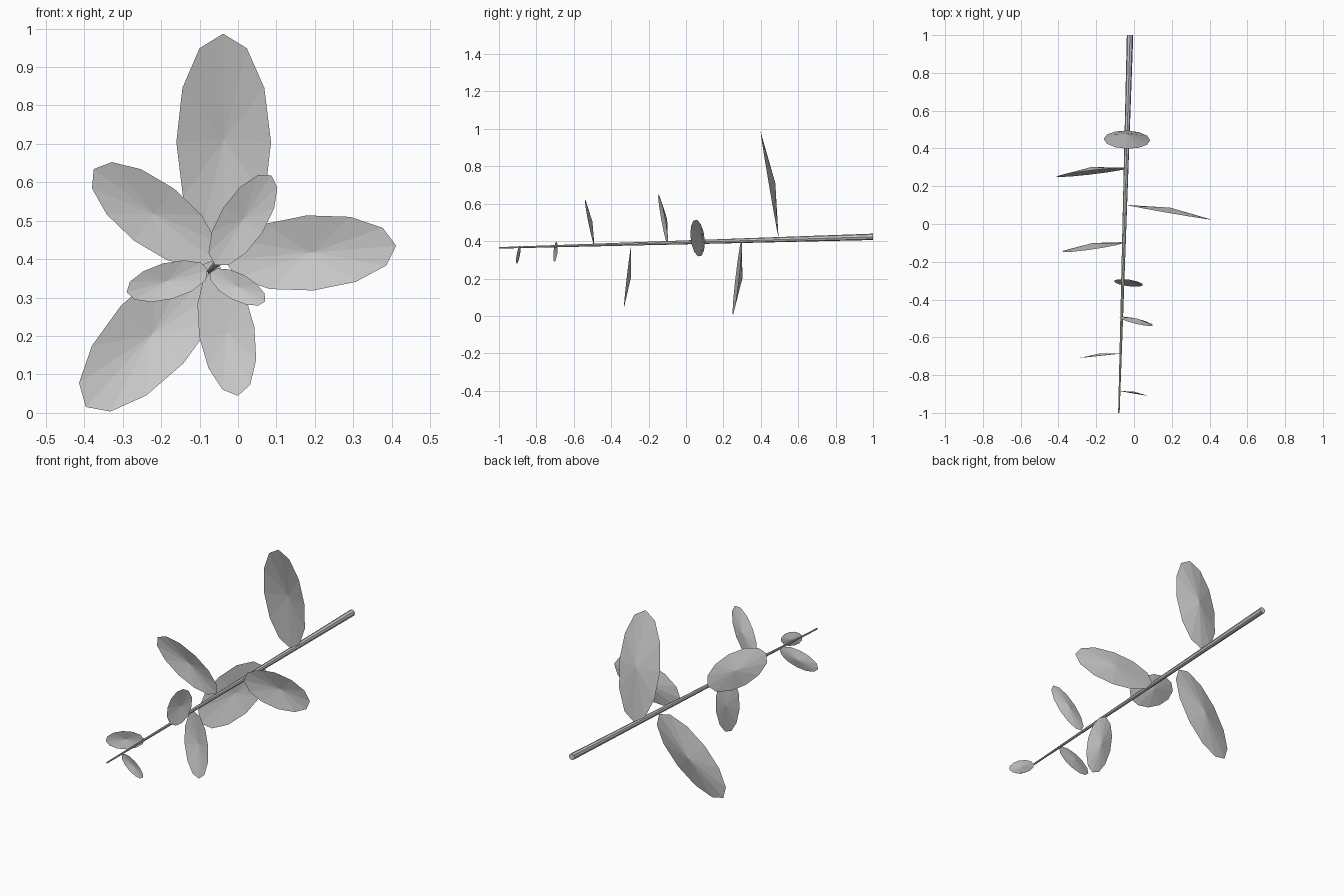
import bpy, bmesh, math
from mathutils import Matrix, Vector

cube = bpy.data.objects.get("Cube")
if cube:
    bpy.data.objects.remove(cube, do_unlink=True)

# Single plain colour
grey = bpy.data.materials.new("plain grey")
grey.use_nodes = True
colour = (0.6, 0.6, 0.6, 1)
grey.diffuse_color = colour
grey.node_tree.nodes["Principled BSDF"].inputs["Base Color"].default_value = colour

# Stem runs from its thick rear end to its thin front tip
REAR = Vector((-0.021, 1.0, 0.423))
TIP = Vector((-0.08, -1.0, 0.364))
REAR_RADIUS, TIP_RADIUS = 0.017, 0.004
AXIS = (REAR - TIP).normalized()
RIGHT = AXIS.cross(Vector((0, 0, 1))).normalized()
UP = RIGHT.cross(AXIS)


def add_object(name, bm):
    mesh = bpy.data.meshes.new(name)
    bm.to_mesh(mesh)
    bm.free()
    mesh.materials.append(grey)
    obj = bpy.data.objects.new(name, mesh)
    bpy.context.collection.objects.link(obj)
    return obj


def frame(x, y, z, origin):
    """Transform whose local axes are the given vectors."""
    m = Matrix((x, y, z)).transposed().to_4x4()
    m.translation = origin
    return m


def add_stem():
    bm = bmesh.new()
    bmesh.ops.create_cone(bm, cap_ends=True, segments=8, radius1=TIP_RADIUS,
                          radius2=REAR_RADIUS, depth=(REAR - TIP).length)
    bm.transform(frame(RIGHT, -UP, AXIS, (REAR + TIP) / 2))
    add_object("stem", bm)


def add_leaf(index, y, angle, length):
    # Leaf points away from the stem, leaning slightly to the thin tip
    t = (1 - y) / 2
    radial = RIGHT * math.cos(angle) + UP * math.sin(angle)
    base = REAR.lerp(TIP, t) + radial * (REAR_RADIUS + (TIP_RADIUS - REAR_RADIUS) * t)
    along = (radial - AXIS * 0.14).normalized()
    side = along.cross(AXIS).normalized()
    normal = side.cross(along)
    if normal.dot(AXIS) < 0:
        side, normal = -side, -normal
    # Twelve-sided oval fan with a raised centre
    bm = bmesh.new()
    bmesh.ops.create_circle(bm, cap_ends=True, cap_tris=True, segments=12, radius=0.5)
    for v in bm.verts:
        if v.co.length < 0.1:
            v.co.z = 0.055
        v.co.x *= 0.43
    bm.transform(frame(side, along, normal, base + along * length / 2)
                 @ Matrix.Scale(length, 4))
    add_object(f"leaf_{index + 1}", bm)


add_stem()
# Leaves spiral along the stem by the golden angle, shrinking to the tip
for i in range(8):
    add_leaf(i, 0.495 - 0.197 * i, math.radians(90 + 137.5 * i), 0.573 - 0.0585 * i)
